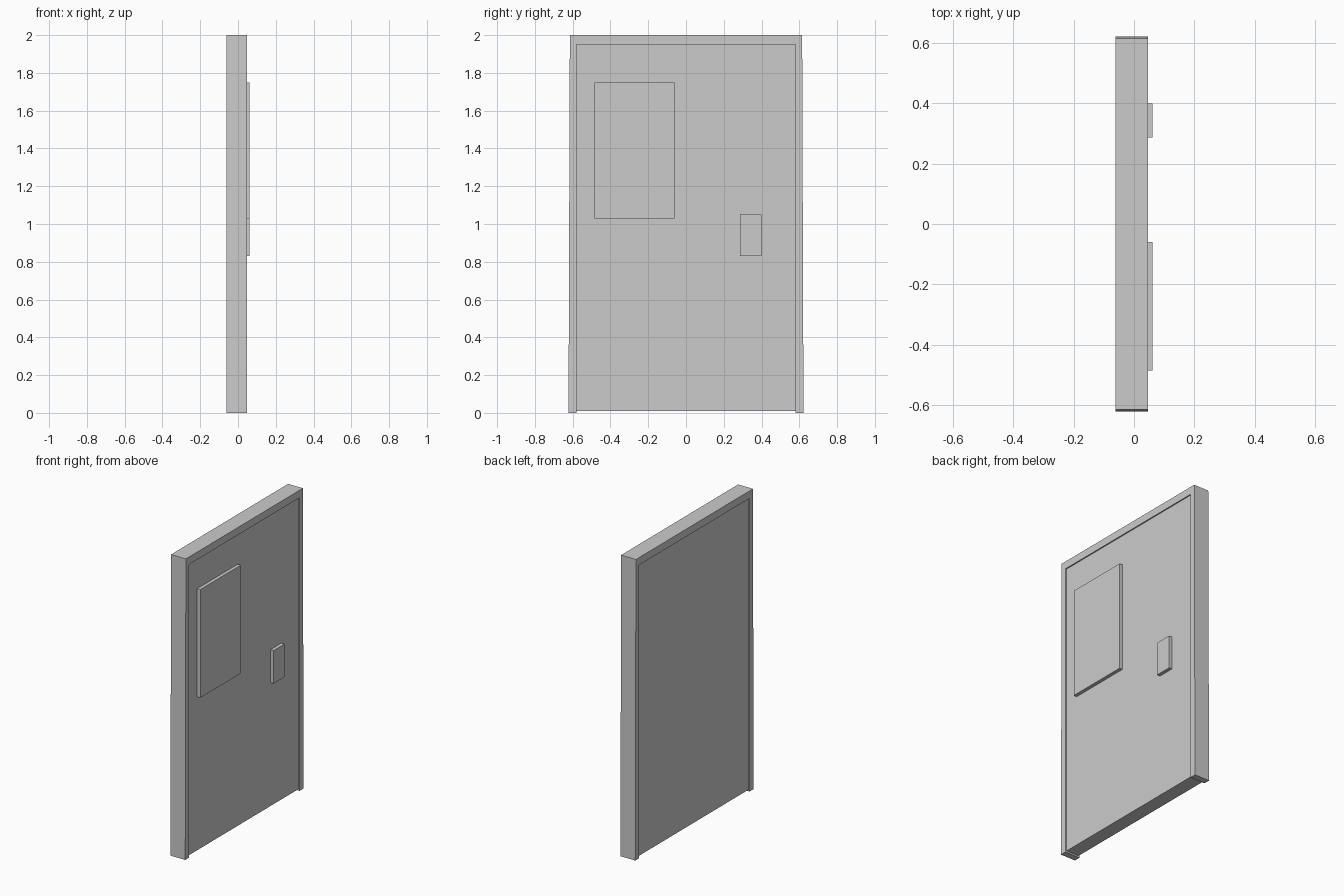
import bpy, bmesh

if "Cube" in bpy.data.objects:
    bpy.data.objects.remove(bpy.data.objects["Cube"])

X0, X1 = -0.062, 0.047      # back and front planes of the frame
RECESS = 0.008


def box(name, x, y, z):
    bm = bmesh.new()
    bmesh.ops.create_cube(bm, size=1)
    for v in bm.verts:
        v.co = [r[0] if c < 0 else r[1] for c, r in zip(v.co, (x, y, z))]
    return finish(name, bm)


def finish(name, bm):
    bmesh.ops.recalc_face_normals(bm, faces=bm.faces)
    me = bpy.data.meshes.new(name)
    bm.to_mesh(me)
    bm.free()
    ob = bpy.data.objects.new(name, me)
    bpy.context.collection.objects.link(ob)
    return ob


# Frame: one arch profile with slightly splayed legs, extruded through the wall
profile = [(-0.622, 0), (-0.615, 2), (0.615, 2), (0.622, 0),
           (0.58, 0), (0.58, 1.95), (-0.58, 1.95), (-0.58, 0)]
bm = bmesh.new()
face = bm.faces.new([bm.verts.new((X0, y, z)) for y, z in profile])
ext = bmesh.ops.extrude_face_region(bm, geom=[face])
for v in [g for g in ext["geom"] if isinstance(g, bmesh.types.BMVert)]:
    v.co.x = X1
finish("door_frame", bm)

# Door leaf, recessed on both sides and just clear of the floor
box("door_leaf", (X0 + RECESS, X1 - RECESS), (-0.58, 0.58), (0.01, 1.95))

# Raised window panel and lock plate on the front of the leaf
box("window_panel", (X1 - RECESS, 0.062), (-0.485, -0.06), (1.03, 1.75))
box("lock_plate", (X1 - RECESS, 0.062), (0.287, 0.4), (0.83, 1.05))
